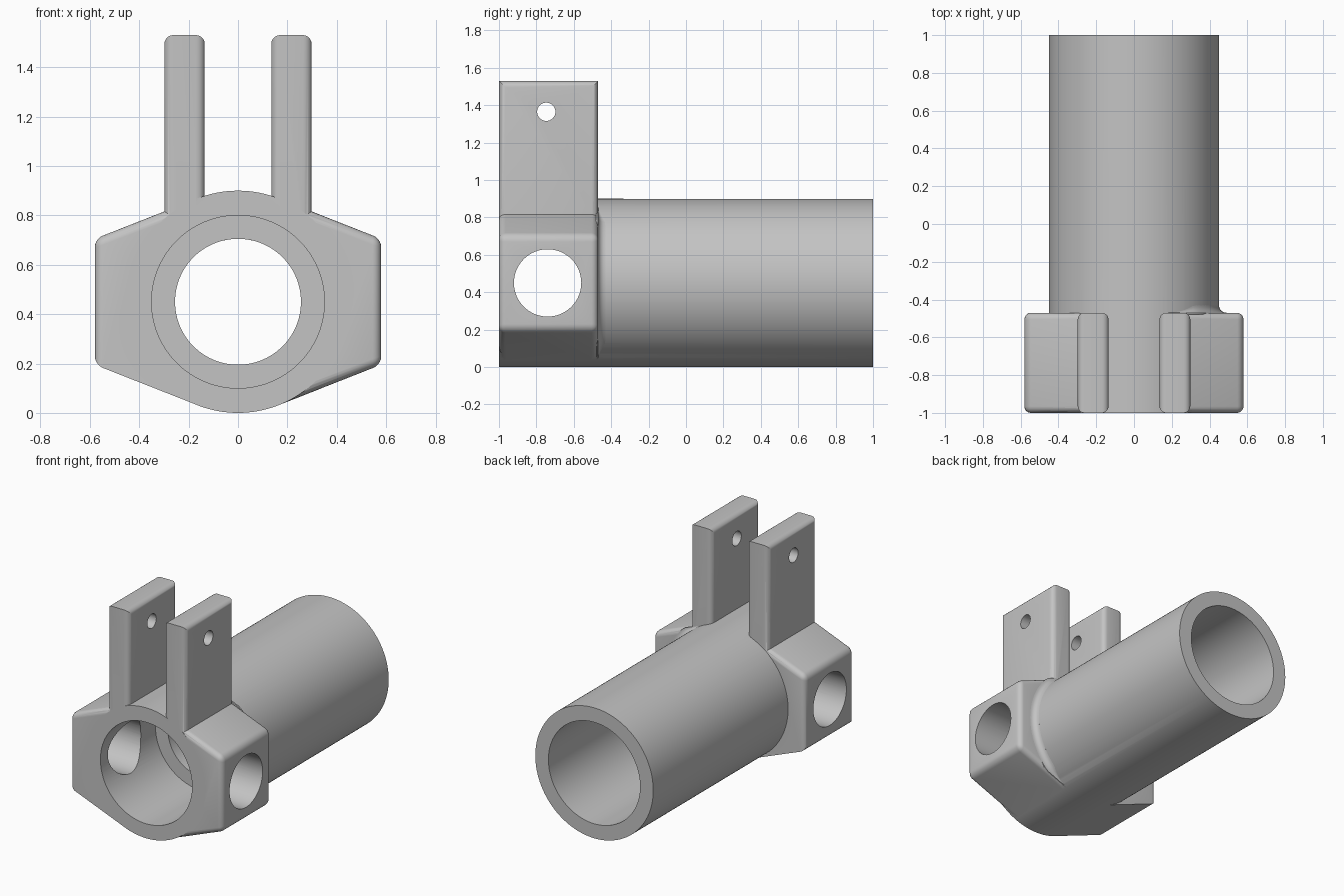
import bpy, bmesh, math
from mathutils import Matrix

if "Cube" in bpy.data.objects:
    bpy.data.objects.remove(bpy.data.objects["Cube"])

AXIS_Z, R_OUT, R_BORE, R_INNER = 0.45, 0.45, 0.35, 0.255
FRONT, BACK, HOUSING_BACK = -1.0, 1.0, -0.47

grey = bpy.data.materials.new("plain grey")
grey.use_nodes = True
grey.diffuse_color = (0.55, 0.55, 0.55, 1)
grey.node_tree.nodes["Principled BSDF"].inputs["Base Color"].default_value = (0.55, 0.55, 0.55, 1)


def make(name, bm):
    bmesh.ops.recalc_face_normals(bm, faces=bm.faces)
    mesh = bpy.data.meshes.new(name)
    bm.to_mesh(mesh)
    bm.free()
    ob = bpy.data.objects.new(name, mesh)
    mesh.materials.append(grey)
    bpy.context.collection.objects.link(ob)
    return ob


def cylinder(name, axis, radius, a, b, other, z, segments=96):
    """Cylinder along x or y from a to b; other is its fixed horizontal coordinate."""
    bm = bmesh.new()
    bmesh.ops.create_cone(bm, cap_ends=True, segments=segments, radius1=radius,
                          radius2=radius, depth=b - a)
    mid = (a + b) / 2
    if axis == "y":
        m = Matrix.Translation((other, mid, z)) @ Matrix.Rotation(math.pi / 2, 4, "X")
    else:
        m = Matrix.Translation((mid, other, z)) @ Matrix.Rotation(math.pi / 2, 4, "Y")
    bmesh.ops.transform(bm, matrix=m, verts=bm.verts)
    return make(name, bm)


def prism(name, outline, rounded, radius):
    """Extrude an x-z outline through the housing depth and round the chosen edges."""
    bm = bmesh.new()
    face = bm.faces.new([bm.verts.new((x, FRONT, z)) for x, z in outline])
    ext = bmesh.ops.extrude_face_region(bm, geom=[face])
    for v in ext["geom"]:
        if isinstance(v, bmesh.types.BMVert):
            v.co.y = HOUSING_BACK
    bmesh.ops.recalc_face_normals(bm, faces=bm.faces)
    edges = [e for e in bm.edges if rounded(e.verts[0].co, e.verts[1].co)]
    bmesh.ops.bevel(bm, geom=edges, offset=radius, segments=5, profile=0.5,
                    affect="EDGES", clamp_overlap=True)
    return make(name, bm)


def boolean(target, tool, operation):
    mod = target.modifiers.new(operation, "BOOLEAN")
    mod.operation, mod.solver, mod.object = operation, "EXACT", tool
    bpy.context.view_layer.objects.active = target
    bpy.ops.object.modifier_apply(modifier=mod.name)
    bpy.data.objects.remove(tool)


# Main tube
body = cylinder("tube_bracket", "y", R_OUT, FRONT, BACK, 0, AXIS_Z, 128)

for side in (-1, 1):
    # Side boss whose sloping faces run tangent to the tube
    def boss_edge(a, b, side=side):
        if min(abs(a.x), abs(b.x)) > 0.5:
            return True
        if abs(a.x - b.x) < 1e-4:
            return False
        return side > 0 or min(a.z, b.z) > AXIS_Z
    outline = [(0.163, 0.031), (0.58, 0.195), (0.58, 0.705), (0.163, 0.869)]
    boolean(body, prism("side_boss", [(side * x, z) for x, z in outline],
                        boss_edge, 0.035), "UNION")

    # Upright lug, rounded on its vertical edges and along its top
    def lug_edge(a, b):
        upright = abs(a.z - b.z) > 0.1
        top_long = min(a.z, b.z) > 1.4 and abs(a.y - b.y) > 0.1
        return upright or top_long
    outline = [(0.135, 0.74), (0.298, 0.74), (0.298, 1.53), (0.135, 1.53)]
    boolean(body, prism("lug", [(side * x, z) for x, z in outline],
                        lug_edge, 0.035), "UNION")

# Bores at both ends, with a narrower passage between them
boolean(body, cylinder("front_bore", "y", R_BORE, -1.1, -0.4, 0, AXIS_Z), "DIFFERENCE")
boolean(body, cylinder("rear_bore", "y", R_BORE, -0.2, 1.1, 0, AXIS_Z), "DIFFERENCE")
boolean(body, cylinder("passage", "y", R_INNER, -0.6, 0.0, 0, AXIS_Z), "DIFFERENCE")

# Cross hole through the bosses and pin hole through the lugs
boolean(body, cylinder("cross_hole", "x", 0.18, -0.8, 0.8, -0.74, AXIS_Z, 64), "DIFFERENCE")
boolean(body, cylinder("pin_hole", "x", 0.049, -0.8, 0.8, -0.747, 1.365, 32), "DIFFERENCE")

# Concave fillet behind the left boss, fading out toward the tangent lines
bm = bmesh.new()
rings = []
tangent = math.radians(68.5)
for i in range(41):
    t = math.radians(-66 + 132 * i / 40)
    s = min(0.04, R_OUT / math.cos(tangent - abs(t)) - R_OUT)
    section = [(R_OUT - 0.02, HOUSING_BACK - 0.01), (R_OUT + s, HOUSING_BACK - 0.01)]
    for k in range(7):
        a = math.pi / 2 * k / 6
        section.append((R_OUT + s * (1 - math.sin(a)), HOUSING_BACK + s * (1 - math.cos(a))))
    section.append((R_OUT - 0.02, HOUSING_BACK + s))
    rings.append([bm.verts.new((r * math.cos(t), y, AXIS_Z + r * math.sin(t)))
                  for r, y in section])
for a, b in zip(rings, rings[1:]):
    for j in range(len(a)):
        k = (j + 1) % len(a)
        bm.faces.new((a[j], a[k], b[k], b[j]))
bm.faces.new(rings[0])
bm.faces.new(rings[-1][::-1])
fillet = make("boss_fillet", bm)

# Smooth shading with crisp edges
for ob in (body, fillet):
    bpy.ops.object.select_all(action="DESELECT")
    ob.select_set(True)
    bpy.context.view_layer.objects.active = ob
    bpy.ops.object.shade_smooth_by_angle(angle=math.radians(30))
